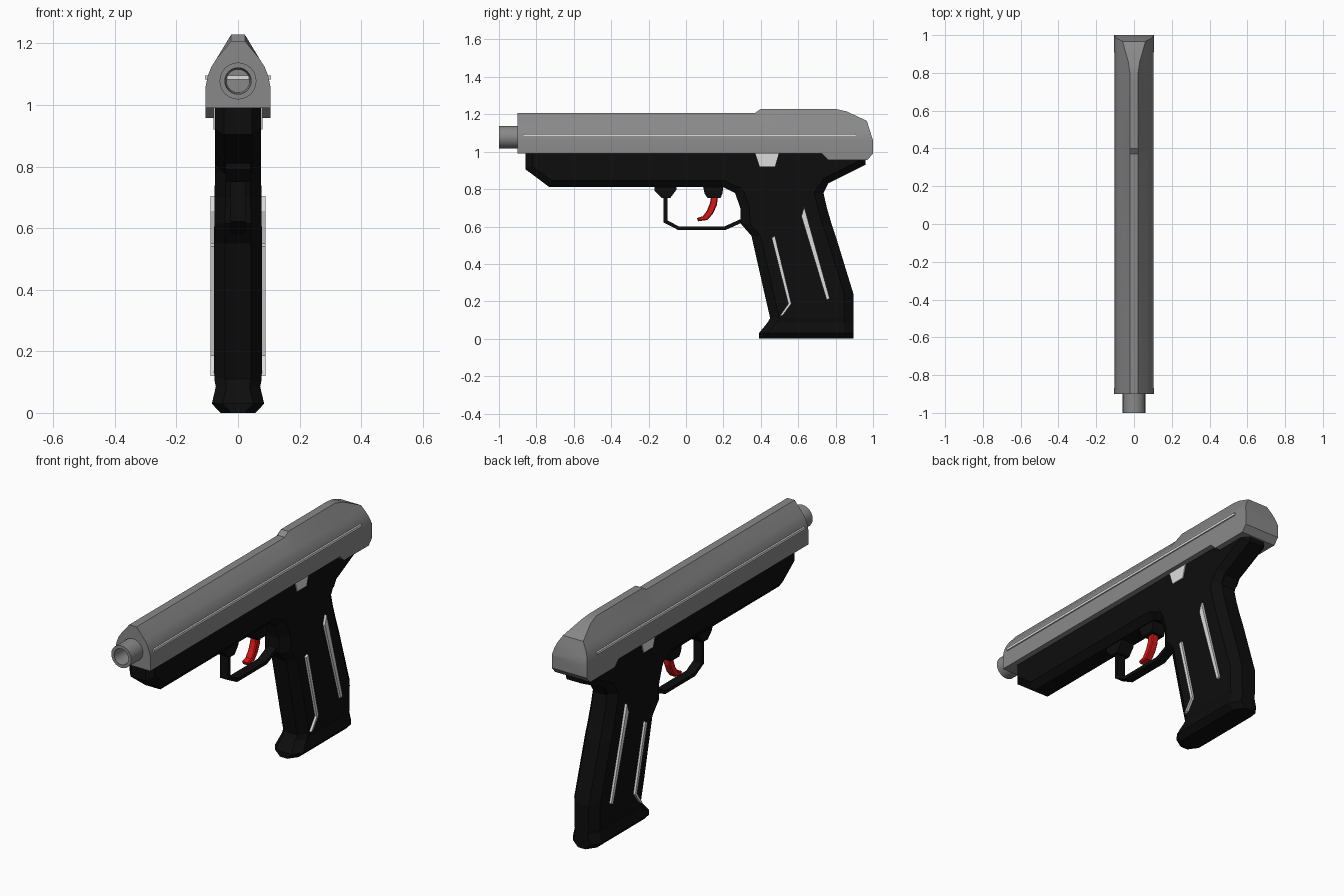
import bpy, bmesh, math
from mathutils import Vector

if "Cube" in bpy.data.objects:
    bpy.data.objects.remove(bpy.data.objects["Cube"])


def material(name, rgb):
    m = bpy.data.materials.new(name)
    m.diffuse_color = (*rgb, 1)
    m.use_nodes = True
    m.node_tree.nodes["Principled BSDF"].inputs["Base Color"].default_value = m.diffuse_color
    return m


GREY = material("steel grey", (0.25, 0.25, 0.25))
BLACK = material("matte black", (0.004, 0.004, 0.004))
WHITE = material("pale trim", (0.72, 0.72, 0.72))
RED = material("red", (0.68, 0.008, 0.008))


def finish(name, bm, mat, smooth=None):
    bmesh.ops.recalc_face_normals(bm, faces=bm.faces)
    me = bpy.data.meshes.new(name)
    bm.to_mesh(me)
    bm.free()
    me.materials.append(mat)
    ob = bpy.data.objects.new(name, me)
    bpy.context.collection.objects.link(ob)
    if smooth:
        bpy.ops.object.select_all(action='DESELECT')
        ob.select_set(True)
        bpy.context.view_layer.objects.active = ob
        bpy.ops.object.shade_smooth_by_angle(angle=math.radians(smooth))
    return ob


def loft(rings):
    """Skin a row of equal-length point rings and cap both ends."""
    bm = bmesh.new()
    vs = [[bm.verts.new(p) for p in r] for r in rings]
    n = len(vs[0])
    for a, b in zip(vs, vs[1:]):
        for i in range(n):
            j = (i + 1) % n
            bm.faces.new((a[i], a[j], b[j], b[i]))
    bm.faces.new(vs[0])
    bm.faces.new(vs[-1])
    return bm


def slab(name, pts, half, mat, chamfer=0, drop=0):
    """Side profile (y, z) extruded across x, with optional chamfered cheeks."""
    h = half - drop
    bm = loft([[(x, y, z) for y, z in pts] for x in (-h, h)])
    if chamfer:
        bmesh.ops.recalc_face_normals(bm, faces=bm.faces)
        caps = [f for f in bm.faces if abs(f.normal.x) > 0.9]
        bmesh.ops.inset_individual(bm, faces=caps, thickness=chamfer,
                                   depth=drop, use_even_offset=True)
    return finish(name, bm, mat)


# Slide: rounded gable section along y, then planed off at the back
def slide_ring(y, top, bottom):
    half = [(0.105, bottom), (0.105, 1.06), (0.098, 1.095),
            (0.086, 1.125), (0.07, 1.15), (0.022, top)]
    return [(x, y, z) for x, z in half] + [(-x, y, z) for x, z in half[::-1]]


bm = loft([slide_ring(*s) for s in (
    (-0.9, 1.208, 0.99), (0.37, 1.208, 0.99), (0.4, 1.229, 0.99),
    (0.725, 1.229, 0.99), (0.76, 1.229, 0.957), (1.0, 1.229, 0.957))])
back = [(0.8, 1.229), (0.86, 1.215), (0.967, 1.165), (1.0, 1.06),
        (1.0, 0.99), (0.97, 0.956)]
for (y0, z0), (y1, z1) in zip(back, back[1:]):
    if y0 == y1:
        continue
    bmesh.ops.bisect_plane(bm, geom=bm.verts[:] + bm.edges[:] + bm.faces[:],
                           plane_co=(0, y0, z0),
                           plane_no=Vector((0, z0 - z1, y1 - y0)),
                           clear_outer=True)
    bmesh.ops.holes_fill(bm, edges=[e for e in bm.edges if e.is_boundary])
finish("slide", bm, GREY, 25)

# Barrel with a recessed bore
def circle(r, y, n=24):
    return [(r * math.cos(math.tau * i / n), y, 1.078 + r * math.sin(math.tau * i / n))
            for i in range(n)]


finish("barrel", loft([circle(0.06, -0.89), circle(0.06, -1.0),
                       circle(0.043, -1.0), circle(0.038, -0.91)]), GREY, 30)
slab("bore_trim", [(-0.915, 1.083), (-0.905, 1.083), (-0.905, 1.096), (-0.915, 1.096)],
     0.036, WHITE)

# Side trim line running through the slide
slab("slide_trim", [(-0.87, 1.083), (0.91, 1.083), (0.91, 1.096), (-0.87, 1.096)],
     0.107, WHITE)

# Frame under the slide, with chamfered lower edges
slab("frame", [(-0.857, 1.03), (-0.857, 0.905), (-0.73, 0.81), (0.2, 0.81),
               (0.26, 0.78), (0.5, 0.75), (0.737, 0.79), (0.76, 0.83),
               (0.96, 0.93), (0.96, 0.97), (0.9, 1.03)],
     0.075, BLACK, 0.035, 0.03)

# Grip: chamfered rings stacked upward, flared at the foot
def grip_ring(z, y0, y1, w, c=0.035):
    half = [(w - c, y0), (w, y0 + 1.4 * c), (w, y1 - 1.4 * c), (w - c, y1)]
    return [(x, y, z) for x, y in half] + [(-x, y, z) for x, y in half[::-1]]


finish("grip", loft([grip_ring(*r) for r in (
    (0.0, 0.39, 0.895, 0.057), (0.03, 0.39, 0.895, 0.085),
    (0.085, 0.435, 0.895, 0.072), (0.11, 0.45, 0.895, 0.077),
    (0.24, 0.42, 0.895, 0.078), (0.55, 0.35, 0.80, 0.078),
    (0.615, 0.293, 0.778, 0.077), (0.70, 0.29, 0.753, 0.076),
    (0.78, 0.262, 0.735, 0.075), (0.83, 0.23, 0.76, 0.075),
    (0.98, 0.23, 0.80, 0.075))]), BLACK)

# Pale grip strips and frame wedge, both sides
slab("rear_grip_strip", [(0.617, 0.655), (0.632, 0.705), (0.768, 0.215),
                         (0.752, 0.208)], 0.09, WHITE)
slab("front_grip_strip", [(0.458, 0.54), (0.475, 0.55), (0.563, 0.187),
                          (0.517, 0.125), (0.5, 0.12), (0.547, 0.187)], 0.09, WHITE)
slab("frame_wedge", [(0.37, 0.995), (0.395, 0.92), (0.475, 0.92), (0.497, 0.995)],
     0.08, WHITE)

# Trigger guard: two lugs and a thin bent bar
slab("guard_lug", [(-0.17, 0.82), (-0.167, 0.79), (-0.13, 0.752), (-0.085, 0.752),
                   (-0.052, 0.795), (-0.048, 0.82)], 0.04, BLACK)
slab("trigger_lug", [(0.09, 0.82), (0.1, 0.775), (0.115, 0.752), (0.185, 0.752),
                     (0.196, 0.78), (0.198, 0.82)], 0.04, BLACK)
slab("trigger_guard", [(-0.12, 0.77), (-0.12, 0.622), (-0.043, 0.582), (0.212, 0.582),
                       (0.31, 0.625), (0.31, 0.648), (0.275, 0.632), (0.205, 0.6),
                       (-0.037, 0.6), (-0.1, 0.633), (-0.1, 0.77)], 0.025, BLACK)

# Curved trigger
slab("trigger", [(0.135, 0.765), (0.172, 0.765), (0.165, 0.715), (0.145, 0.67),
                 (0.115, 0.635), (0.065, 0.628), (0.058, 0.645), (0.09, 0.655),
                 (0.112, 0.685), (0.128, 0.725)], 0.02, RED, 0.005, 0.005)
